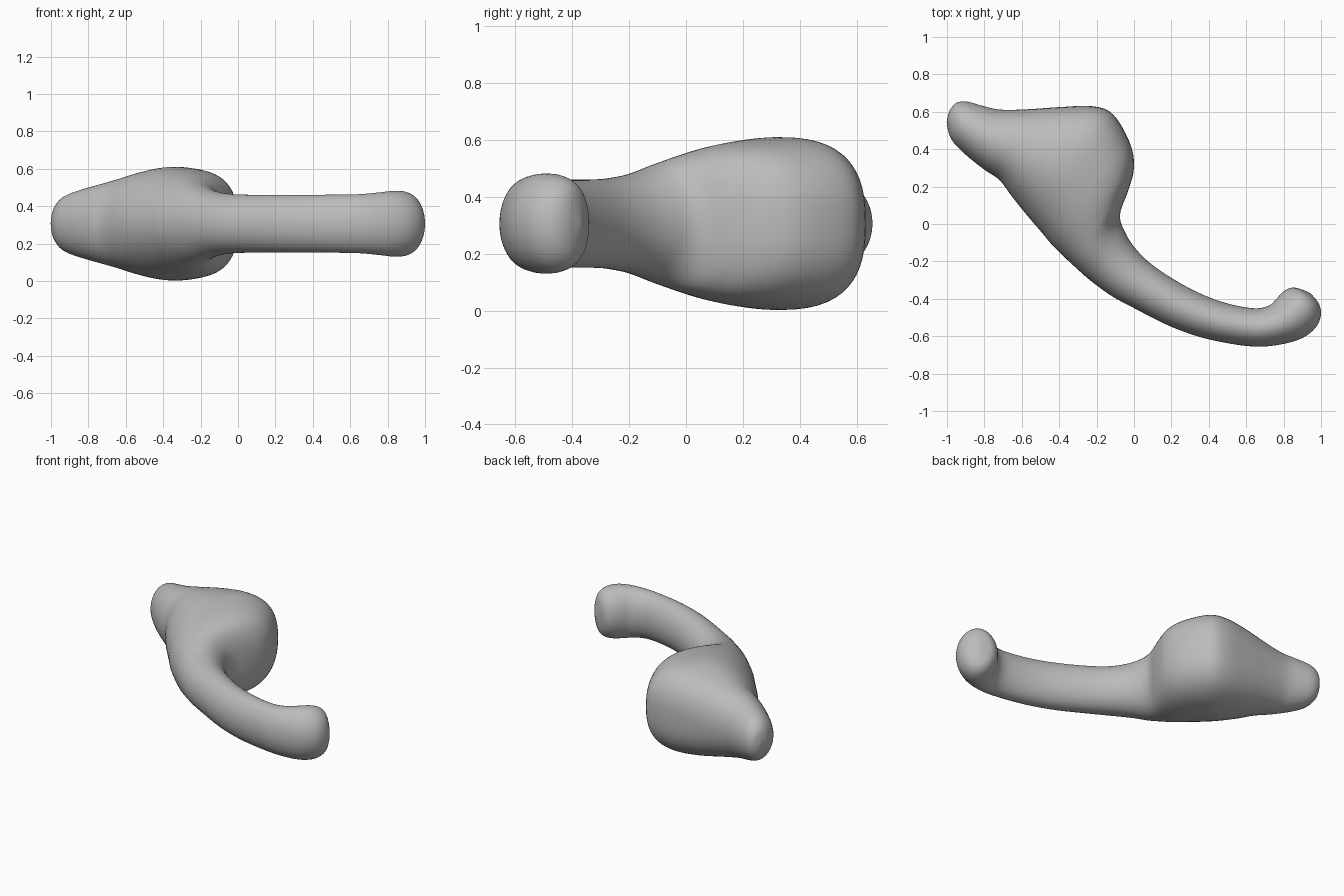
import bpy, bmesh, math
from mathutils import Vector

if "Cube" in bpy.data.objects:
    bpy.data.objects.remove(bpy.data.objects["Cube"])

MID_Z = 0.306   # height of the symmetry plane
SIDES = 56      # points round each cross-section
STEPS = 6       # interpolated rings between stations

# Stations along the body: outer edge x, y; inner edge x, y; half height
STATIONS = [
    (-.985, .61, -.985, .61, 0),          # tail tip
    (-.997, .57, -.955, .645, .06),
    (-1.0, .53, -.92, .655, .105),
    (-.975, .45, -.88, .652, .145),
    (-.90, .37, -.82, .635, .175),
    (-.80, .29, -.72, .612, .205),
    (-.72, .235, -.58, .613, .235),       # bulb
    (-.655, .15, -.40, .625, .272),
    (-.60, .08, -.22, .63, .298),
    (-.55, .02, -.11, .585, .304),
    (-.49, -.05, -.02, .43, .290),
    (-.44, -.11, .0, .30, .270),
    (-.38, -.17, -.03, .18, .243),
    (-.31, -.235, -.075, .05, .210),      # neck
    (-.23, -.305, -.045, -.05, .178),
    (-.12, -.385, .02, -.145, .160),
    (.0, -.45, .12, -.235, .155),         # curved handle
    (.20, -.55, .29, -.34, .155),
    (.40, -.617, .46, -.413, .155),
    (.63, -.655, .63, -.45, .157),
    (.78, -.645, .72, -.437, .167),
    (.90, -.61, .765, -.395, .176),       # hooked end
    (.975, -.55, .80, -.36, .172),
    (1.0, -.48, .835, -.342, .150),
    (.985, -.42, .875, -.343, .105),
    (.94, -.367, .94, -.367, 0),
]


def spline(a, b, c, d, t):
    """Smooth curve through b and c."""
    return [0.5 * (2 * q + (r - p) * t + (2 * p - 5 * q + 4 * r - s) * t * t
                   + (3 * q - p - 3 * r + s) * t ** 3)
            for p, q, r, s in zip(a, b, c, d)]


def section(bm, st):
    """Oval ring between the two edges, fuller on the inner side of the bulb."""
    ax, ay, bx, by, h = st
    fullness = 2 + 0.6 * min(1, max(0, (h - .2) / .08))
    ring = []
    for i in range(SIDES):
        ang = 2 * math.pi * i / SIDES
        c, s = math.cos(ang), math.sin(ang)
        p = 2 / fullness if c > 0 else 1
        u = math.copysign(abs(c) ** p, c)
        v = math.copysign(abs(s) ** p, s)
        ring.append(bm.verts.new(((ax + bx) / 2 + u * (bx - ax) / 2,
                                  (ay + by) / 2 + u * (by - ay) / 2,
                                  MID_Z + v * h)))
    return ring


# Loft the rings into one closed skin
bm = bmesh.new()
last = len(STATIONS) - 1
rings = []
for i in range(last):
    quad = [STATIONS[min(max(i + k, 0), last)] for k in (-1, 0, 1, 2)]
    rings += [section(bm, spline(*quad, k / STEPS)) for k in range(STEPS)]
rings.append(section(bm, STATIONS[last]))
for r0, r1 in zip(rings, rings[1:]):
    for j in range(SIDES):
        k = (j + 1) % SIDES
        bm.faces.new((r0[j], r0[k], r1[k], r1[j]))
bmesh.ops.remove_doubles(bm, verts=bm.verts, dist=1e-5)
bmesh.ops.smooth_vert(bm, verts=bm.verts, factor=0.5, use_axis_x=True,
                      use_axis_y=True, use_axis_z=True)
bmesh.ops.recalc_face_normals(bm, faces=bm.faces)
for f in bm.faces:
    f.smooth = True

mesh = bpy.data.meshes.new("curved_body")
bm.to_mesh(mesh)
bm.free()

grey = bpy.data.materials.new("mid grey")
grey.diffuse_color = (0.5, 0.5, 0.5, 1)
grey.use_nodes = True
grey.node_tree.nodes["Principled BSDF"].inputs["Base Color"].default_value = grey.diffuse_color
mesh.materials.append(grey)

body = bpy.data.objects.new("curved_body", mesh)
bpy.context.collection.objects.link(body)
